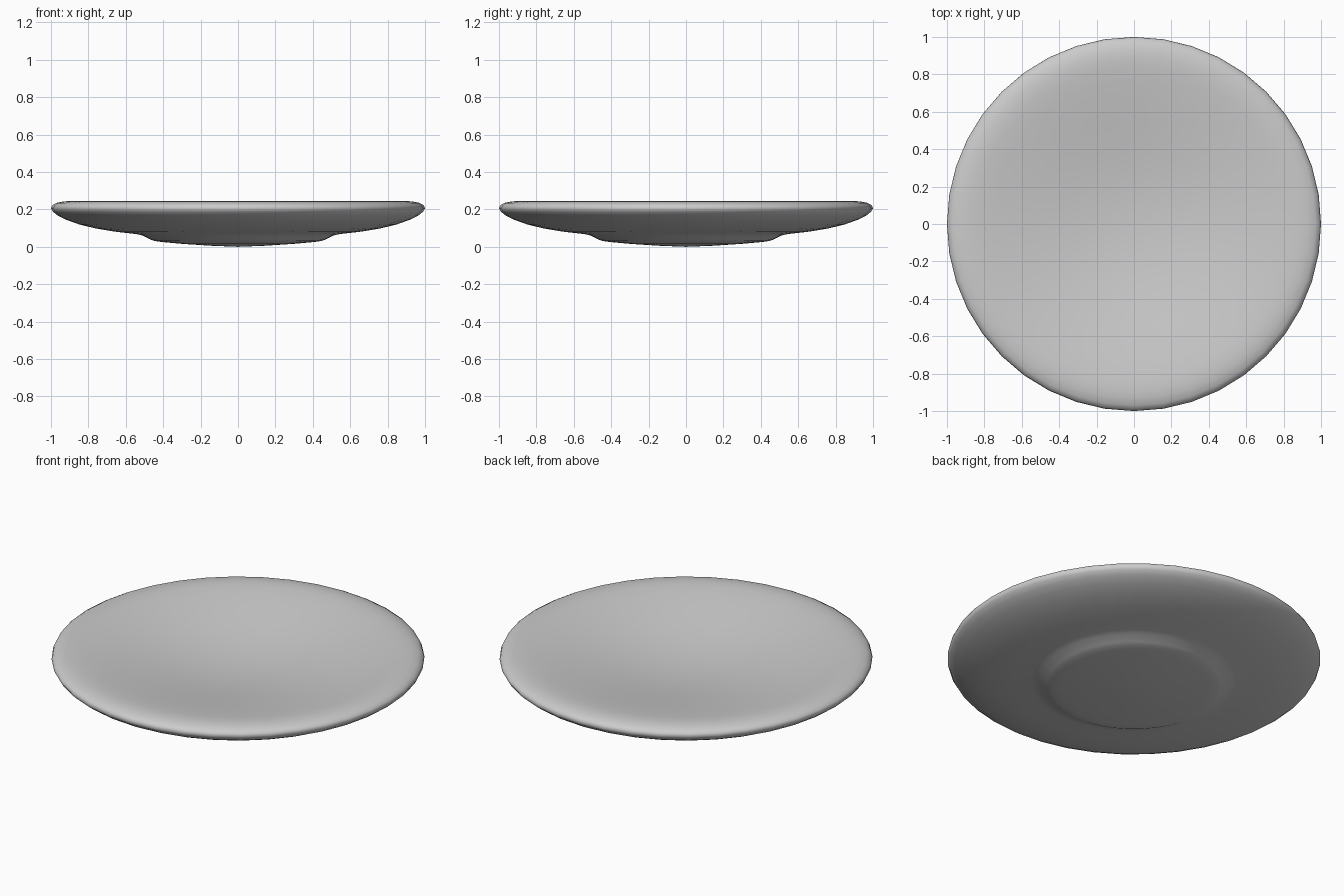
import bpy, bmesh, math

if "Cube" in bpy.data.objects:
    bpy.data.objects.remove(bpy.data.objects["Cube"])

SIDES = 40

# Closed profile (radius, height): underside centre, foot, rim, dished top
profile = [(0, 0.0), (0.15, 0.006), (0.3, 0.016), (0.40, 0.025), (0.445, 0.031),
           (0.47, 0.040), (0.515, 0.062), (0.55, 0.069), (0.65, 0.080), (0.76, 0.098),
           (0.85, 0.120), (0.92, 0.145), (0.965, 0.168), (0.99, 0.188), (1.0, 0.206),
           (0.993, 0.222), (0.97, 0.235), (0.93, 0.243), (0.89, 0.245), (0.84, 0.242),
           (0.76, 0.232), (0.66, 0.217), (0.54, 0.198), (0.42, 0.179), (0.30, 0.163),
           (0.15, 0.149), (0, 0.145)]

# Plate: revolve the profile about z
bm = bmesh.new()
verts = [bm.verts.new((r, 0, z)) for r, z in profile]
edges = [bm.edges.new(pair) for pair in zip(verts, verts[1:])]
bmesh.ops.spin(bm, geom=verts + edges, cent=(0, 0, 0), axis=(0, 0, 1),
               angle=2 * math.pi, steps=SIDES, use_duplicate=False)
bmesh.ops.remove_doubles(bm, verts=bm.verts[:], dist=1e-4)
bmesh.ops.recalc_face_normals(bm, faces=bm.faces[:])
mesh = bpy.data.meshes.new("plate")
bm.to_mesh(mesh)
bm.free()
for p in mesh.polygons:
    p.use_smooth = True
plate = bpy.data.objects.new("plate", mesh)
bpy.context.collection.objects.link(plate)

# Grey glaze
glaze = bpy.data.materials.new("glaze")
glaze.diffuse_color = (0.6, 0.6, 0.6, 1)
glaze.use_nodes = True
glaze.node_tree.nodes["Principled BSDF"].inputs["Base Color"].default_value = glaze.diffuse_color
mesh.materials.append(glaze)
